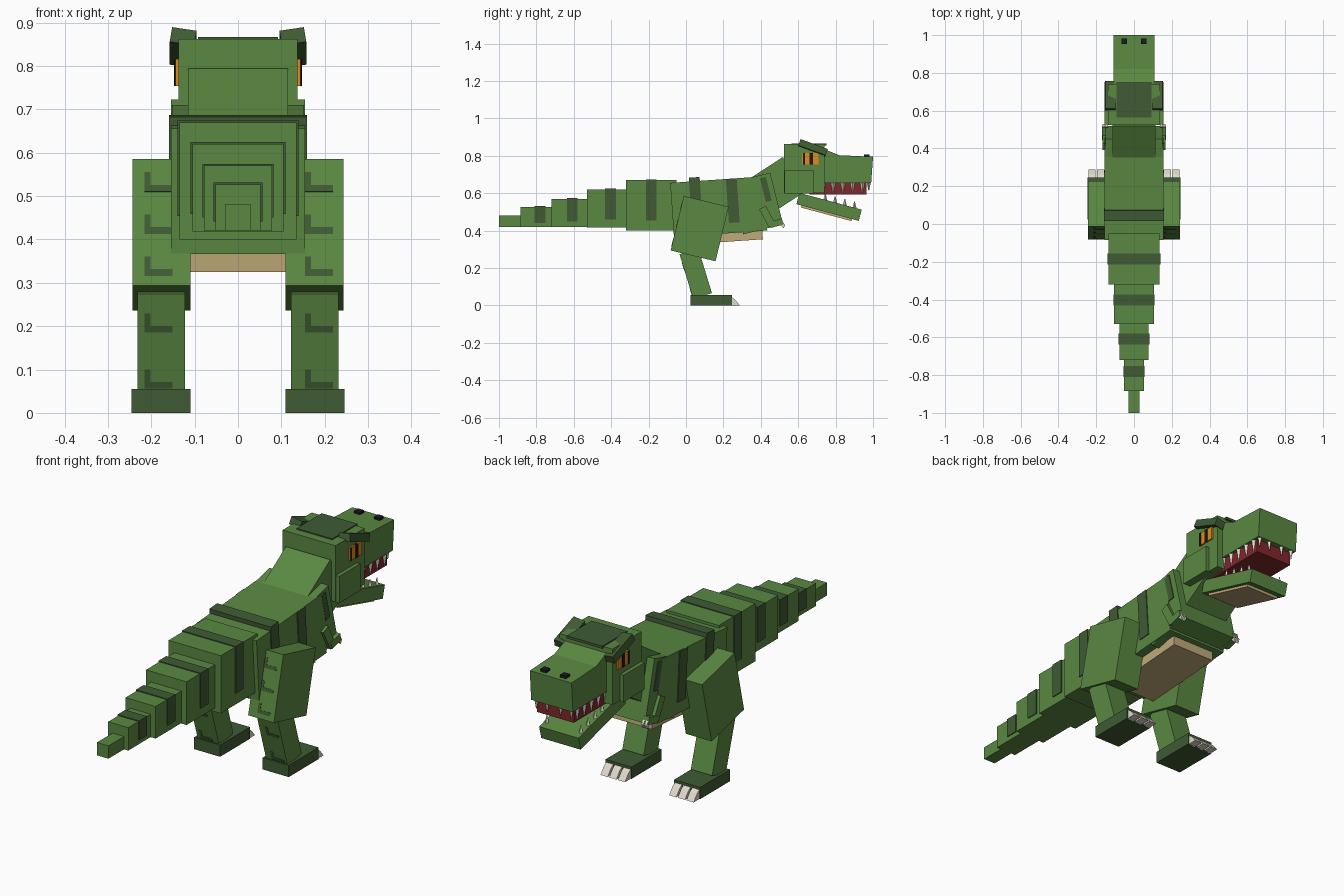
import bpy, bmesh, math
from mathutils import Matrix, Vector

if "Cube" in bpy.data.objects:
    bpy.data.objects.remove(bpy.data.objects["Cube"])


def material(name, rgb):
    m = bpy.data.materials.new(name)
    m.diffuse_color = (*rgb, 1)
    m.use_nodes = True
    m.node_tree.nodes["Principled BSDF"].inputs["Base Color"].default_value = m.diffuse_color
    return m


GREEN = material("leaf green", (0.102, 0.25, 0.054))
DARK = material("dark green", (0.05, 0.105, 0.034))
TAN = material("belly tan", (0.53, 0.40, 0.19))
RED = material("mouth red", (0.22, 0.02, 0.024))
BONE = material("bone white", (0.75, 0.70, 0.60))
ORANGE = material("eye orange", (0.75, 0.26, 0.012))
BLACK = material("near black", (0.01, 0.01, 0.017))


def finish(name, mat, bm):
    bmesh.ops.recalc_face_normals(bm, faces=bm.faces)
    me = bpy.data.meshes.new(name)
    bm.to_mesh(me)
    bm.free()
    me.materials.append(mat)
    ob = bpy.data.objects.new(name, me)
    bpy.context.collection.objects.link(ob)
    return ob


def box(name, mat, x0, x1, y, z, ly, lz, tilt=0, roll=0):
    """Box from x0 to x1, centred on (y, z), tilted nose-up in degrees."""
    bm = bmesh.new()
    mtx = (Matrix.Translation(((x0 + x1) / 2, y, z))
           @ Matrix.Rotation(math.radians(tilt), 4, 'X')
           @ Matrix.Rotation(math.radians(roll), 4, 'Y')
           @ Matrix.Diagonal((abs(x1 - x0), ly, lz, 1)))
    bmesh.ops.create_cube(bm, size=1, matrix=mtx)
    return finish(name, mat, bm)


def mid(name, mat, hw, y0, y1, z0, z1):
    return box(name, mat, -hw, hw, (y0 + y1) / 2, (z0 + z1) / 2, y1 - y0, z1 - z0)


def pair(name, mat, x0, x1, *args, roll=0):
    for side, s in (("right", 1), ("left", -1)):
        box(f"{side}_{name}", mat, s * x0, s * x1, *args, roll=s * roll)


def prism(name, mat, x0, x1, profile):
    bm = bmesh.new()
    face = bm.faces.new([bm.verts.new((x0, y, z)) for y, z in profile])
    ext = bmesh.ops.extrude_face_region(bm, geom=[face])
    bmesh.ops.translate(bm, vec=(x1 - x0, 0, 0),
                        verts=[v for v in ext["geom"] if isinstance(v, bmesh.types.BMVert)])
    return finish(name, mat, bm)


def tooth(name, x, y, z, length, up):
    bm = bmesh.new()
    mtx = Matrix.Translation((x, y, z)) @ Matrix.Rotation(0 if up else math.pi, 4, 'X')
    bmesh.ops.create_cone(bm, cap_ends=True, segments=4, radius1=0.013, radius2=0.002,
                          depth=length, matrix=mtx)
    finish(name, BONE, bm)


def patch(name, x, y, z, ly, tilt, heights):
    """L-shaped skin marks on the back face of a tilted limb box."""
    r = Matrix.Rotation(math.radians(tilt), 3, 'X')
    for h in heights:
        for dx, dh, w, t in ((-0.024, 0.0, 0.014, 0.046), (0.008, -0.015, 0.052, 0.016)):
            p = Vector((0, y, z)) + r @ Vector((0, -ly / 2, h + dh))
            box(name, DARK, x + dx - w / 2, x + dx + w / 2, p.y, p.z, 0.003, t, tilt)


# Tail: shrinking blocks, each with a dark saddle band
TAIL = [(-0.32, -0.05, 0.40, 0.67, 0.135, -0.215), (-0.53, -0.32, 0.418, 0.62, 0.105, -0.432),
        (-0.72, -0.53, 0.42, 0.57, 0.078, -0.637), (-0.885, -0.72, 0.42, 0.527, 0.052, -0.81),
        (-1.0, -0.885, 0.42, 0.48, 0.03, None)]
for i, (y0, y1, z0, z1, hw, band) in enumerate(TAIL):
    mid(f"tail_segment_{i + 1}", GREEN, hw, y0, y1, z0, z1)
    if band:
        mid(f"tail_band_{i + 1}", DARK, hw + 0.004, band, band + 0.058,
            z0 + (z1 - z0) * 0.2, z1 + 0.004)

# Body
box("torso", GREEN, -0.155, 0.155, 0.175, 0.528, 0.50, 0.29, 4)
box("chest", GREEN, -0.152, 0.152, 0.378, 0.545, 0.22, 0.285, 14)
box("belly_plate", TAN, -0.112, 0.112, 0.205, 0.362, 0.41, 0.045, 4)
box("hip_band", DARK, -0.159, 0.159, 0.052, 0.565, 0.058, 0.24, 4)
pair("rib_band", DARK, 0.15, 0.159, 0.25, 0.56, 0.058, 0.235, 4)
pair("shoulder_band", DARK, 0.148, 0.156, 0.427, 0.62, 0.032, 0.13, 14)
box("neck", GREEN, -0.115, 0.115, 0.494, 0.647, 0.20, 0.22, 33)

# Head
mid("skull", GREEN, 0.137, 0.525, 0.74, 0.60, 0.862)
mid("crown_plate", DARK, 0.092, 0.565, 0.75, 0.855, 0.867)
pair("cheek", GREEN, 0.12, 0.155, 0.605, 0.66, 0.155, 0.125)
prism("snout", GREEN, -0.108, 0.108,
      [(0.70, 0.655), (0.99, 0.655), (1.0, 0.795), (0.82, 0.803), (0.74, 0.835), (0.70, 0.85)])
pair("nostril", BLACK, 0.036, 0.066, 0.967, 0.80, 0.03, 0.016)
mid("mouth", RED, 0.095, 0.66, 0.965, 0.592, 0.657)
box("lower_jaw", GREEN, -0.102, 0.102, 0.765, 0.527, 0.345, 0.062, -15)
box("jaw_plate", TAN, -0.085, 0.085, 0.752, 0.495, 0.28, 0.016, -15)

# Eyes and brows
pair("eye", ORANGE, 0.13, 0.144, 0.665, 0.785, 0.088, 0.062)
pair("pupil", BLACK, 0.13, 0.147, 0.67, 0.785, 0.018, 0.062)
pair("eye_rim", BLACK, 0.13, 0.146, 0.63, 0.785, 0.01, 0.062)
pair("brow", DARK, 0.098, 0.155, 0.678, 0.842, 0.155, 0.036, -20, roll=-9)

# Teeth
for s in (1, -1):
    for i in range(5):
        tooth("upper_tooth", s * 0.097, 0.735 + i * 0.052, 0.628, 0.06, False)
    for i in range(4):
        y = 0.745 + i * 0.052
        tooth("lower_tooth", s * 0.088, y, 0.575 - (y - 0.745) * 0.268, 0.045, True)
    for x in (0.035, 0.09):
        tooth("front_tooth", s * x, 0.977, 0.64, 0.05, False)

# Arms
pair("upper_arm", GREEN, 0.14, 0.168, 0.435, 0.475, 0.04, 0.11, 28)
pair("forearm", GREEN, 0.138, 0.17, 0.483, 0.44, 0.07, 0.034, 15)
for s in (1, -1):
    for x in (0.14, 0.157):
        prism("hand_claw", BONE, s * x, s * (x + 0.01),
              [(0.512, 0.455), (0.53, 0.43), (0.522, 0.412), (0.505, 0.43)])

# Legs
pair("thigh", GREEN, 0.11, 0.243, 0.073, 0.411, 0.247, 0.30, -13.5)
pair("shin", GREEN, 0.122, 0.232, 0.052, 0.17, 0.105, 0.25, 17)
pair("foot", DARK, 0.11, 0.245, 0.135, 0.0275, 0.22, 0.055)
for s in (1, -1):
    for i in range(3):
        x = 0.114 + i * 0.045
        prism("toe_claw", BONE, s * x, s * (x + 0.037),
              [(0.24, 0.0), (0.288, 0.0), (0.262, 0.032), (0.24, 0.046)])
    patch("thigh_mark", s * 0.185, 0.073, 0.411, 0.247, -13.5, (0.095, -0.005, -0.105))
    patch("shin_mark", s * 0.185, 0.052, 0.17, 0.105, 17, (0.055, -0.08))
